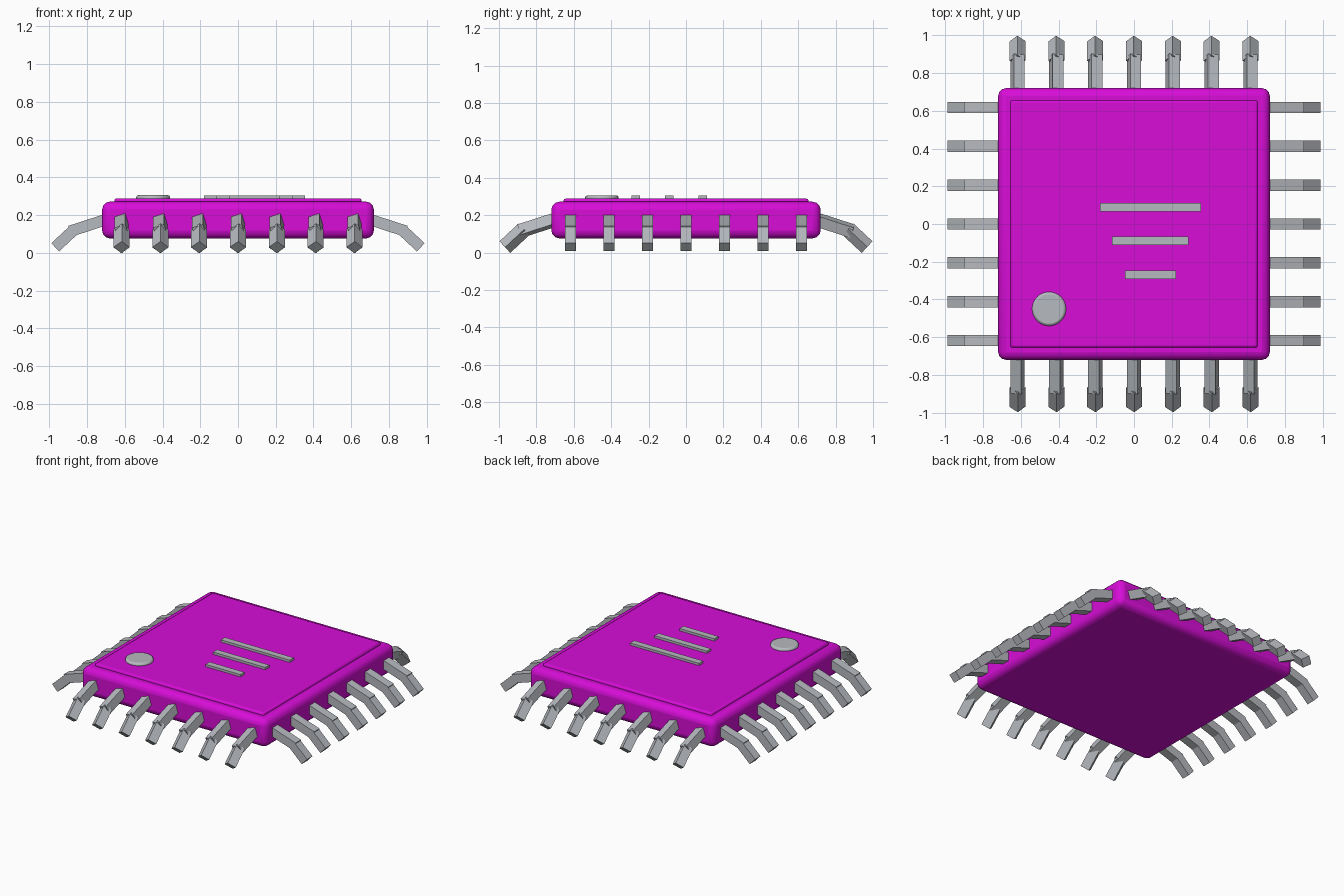
import bpy
import bmesh
from math import radians, sin, cos, pi
from mathutils import Matrix, Vector

cube = bpy.data.objects.get("Cube")
if cube:
    bpy.data.objects.remove(cube, do_unlink=True)


def make_material(name, rgb):
    mat = bpy.data.materials.new(name)
    mat.use_nodes = True
    mat.diffuse_color = (*rgb, 1)
    mat.node_tree.nodes["Principled BSDF"].inputs["Base Color"].default_value = (*rgb, 1)
    return mat


MAGENTA = make_material("magenta plastic", (0.68, 0.004, 0.68))
GREY = make_material("grey metal", (0.47, 0.49, 0.52))


def finish(name, bm, mat, bevel=0, segments=1, smooth=False):
    """Turn a bmesh into an object, with optional rounded edges."""
    mesh = bpy.data.meshes.new(name)
    bm.to_mesh(mesh)
    bm.free()
    mesh.materials.append(mat)
    obj = bpy.data.objects.new(name, mesh)
    bpy.context.collection.objects.link(obj)
    if bevel:
        mod = obj.modifiers.new("rounded edges", "BEVEL")
        mod.width = bevel
        mod.segments = segments
        mod.limit_method = "ANGLE"
        mod.angle_limit = radians(40)
    if smooth:
        bpy.ops.object.select_all(action="DESELECT")
        obj.select_set(True)
        bpy.context.view_layer.objects.active = obj
        bpy.ops.object.shade_smooth_by_angle(angle=radians(35))
    return obj


def add_box(bm, size, matrix):
    bmesh.ops.create_cube(bm, size=1, matrix=matrix @ Matrix.Diagonal((*size, 1)))


def box(name, centre, size, mat, **kw):
    bm = bmesh.new()
    add_box(bm, size, Matrix.Translation(centre))
    return finish(name, bm, mat, **kw)


# Package body with a slightly raised lid
box("body", (0, 0, 0.174), (1.44, 1.44, 0.196), MAGENTA, bevel=0.043, segments=3, smooth=True)
box("lid", (0, 0, 0.27), (1.31, 1.31, 0.038), MAGENTA, bevel=0.012, segments=2, smooth=True)

# Raised bars on the lid, shortest at the front
for i, length in enumerate((0.27, 0.405, 0.535)):
    box(f"top_bar_{i + 1}", (0.087, -0.268 + 0.179 * i, 0.292), (length, 0.045, 0.026), GREY)

# Round corner marker
bm = bmesh.new()
bmesh.ops.create_cone(bm, cap_ends=True, segments=32, radius1=0.09, radius2=0.09,
                      depth=0.03, matrix=Matrix.Translation((-0.45, -0.45, 0.291)))
finish("corner_marker", bm, GREY, bevel=0.012, segments=2, smooth=True)

# Bent pins: two square bars each; those at front and back are twisted on their own axis
THICK = 0.06
PINS = 7
PITCH = 0.2057


def add_bar(bm, start, length, slope, twist, side):
    """Square bar running outward and down from start (radius, across, z)."""
    place = Matrix.Translation(start) @ Matrix.Rotation(slope, 4, "Y")
    place = place @ Matrix.Rotation(twist, 4, "X")
    add_box(bm, (length, THICK, THICK),
            side @ place @ Matrix.Translation((length / 2, 0, 0)))


for s, side_name in enumerate(("left", "back", "right", "front")):
    side = Matrix.Rotation(s * pi / 2, 4, "Z")
    for i in range(PINS):
        across = (i - (PINS - 1) / 2) * PITCH
        bm = bmesh.new()
        for radius, z, length, slope in ((0.71, 0.173, 0.19, radians(18)),
                                         (0.866, 0.125, 0.14, radians(43))):
            twist = slope if s % 2 else 0
            add_bar(bm, Vector((radius, across, z)), length, slope, twist, side)
        finish(f"{side_name}_pin_{i + 1}", bm, GREY)
